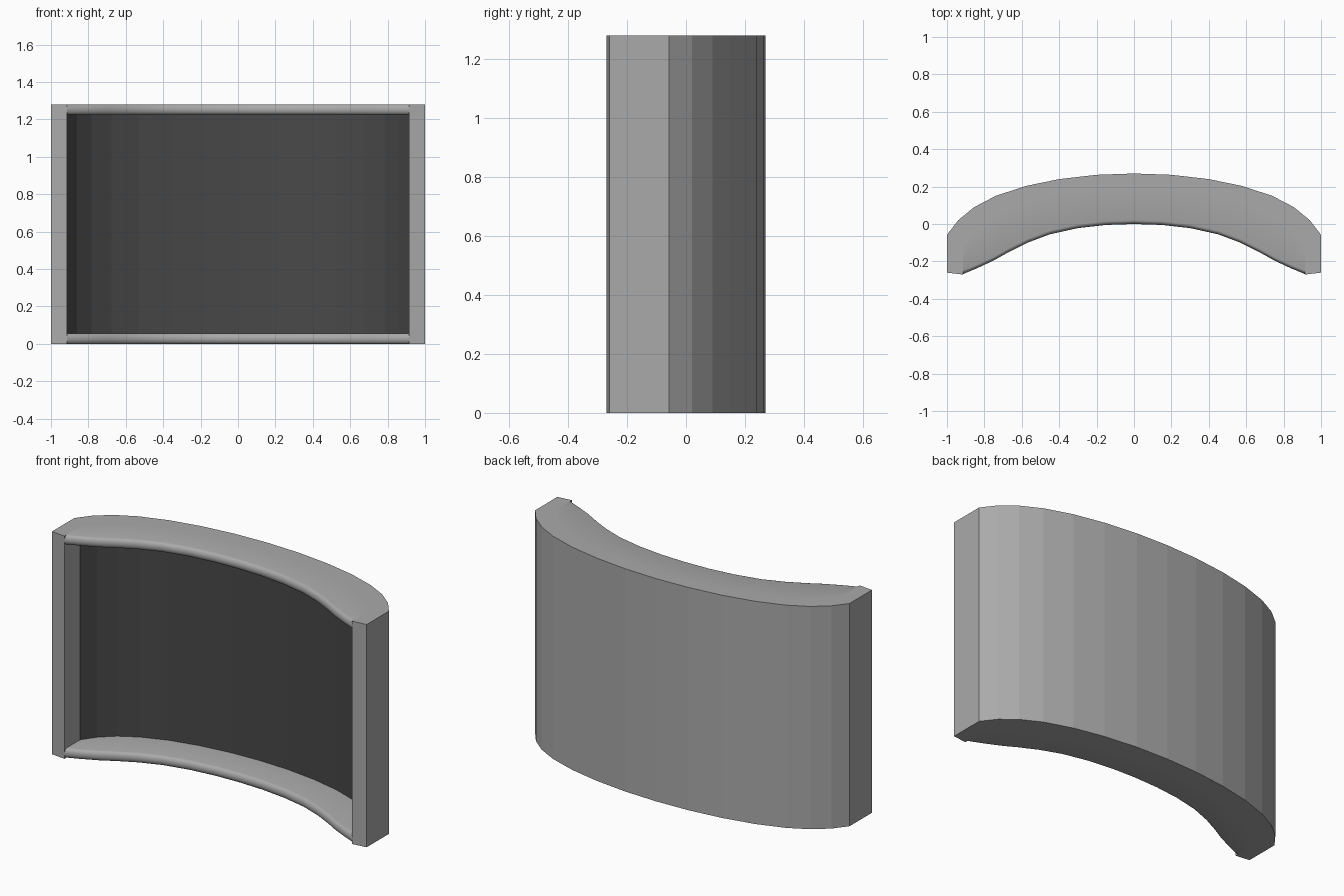
import bpy, bmesh, math

if "Cube" in bpy.data.objects:
    bpy.data.objects.remove(bpy.data.objects["Cube"])

HEIGHT, BOARD, ROUND = 1.28, 0.055, 0.02
INNER_X = 0.915

def material(name, v):
    m = bpy.data.materials.new(name)
    m.diffuse_color = (v, v, v, 1)
    m.use_nodes = True
    m.node_tree.nodes["Principled BSDF"].inputs["Base Color"].default_value = m.diffuse_color
    return m

grey = material("mid_grey", 0.40)
dark = material("dark_grey", 0.065)

def mirrored(half):
    """Half curve from the centre outwards -> full curve from left to right."""
    return [(-x, y) for x, y in reversed(half[1:])] + half

# Plan curves
back = mirrored([(0, .27), (.2, .263), (.4, .24), (.58, .203), (.74, .15),
                 (.855, .09), (.94, .02), (1, -.058)])
inner = [(x * INNER_X, y - .07) for x, y in back]
front = mirrored([(0, 0), (.15, -.005), (.3, -.022), (.45, -.055), (.57, -.1),
                  (.67, -.15), (.75, -.195), (.84, -.237), (INNER_X, -.268)])

def interp(curve, x):
    for (x0, y0), (x1, y1) in zip(curve, curve[1:]):
        if x <= x1 + 1e-6:
            return y0 + (y1 - y0) * (x - x0) / (x1 - x0)
    return curve[-1][1]

def loft(name, rings, mats):
    """Skin closed rings, with a cap at each end."""
    bm = bmesh.new()
    vs = [[bm.verts.new(p) for p in r] for r in rings]
    n = len(rings[0])
    for a, b in zip(vs, vs[1:]):
        for i in range(n):
            j = (i + 1) % n
            bm.faces.new((a[i], a[j], b[j], b[i]))
    bm.faces.new(vs[0])
    bm.faces.new(vs[-1])
    bmesh.ops.recalc_face_normals(bm, faces=bm.faces)
    me = bpy.data.meshes.new(name)
    bm.to_mesh(me)
    bm.free()
    for m in mats:
        me.materials.append(m)
    ob = bpy.data.objects.new(name, me)
    bpy.context.collection.objects.link(ob)
    return ob

# Curved back wall, dark on its inside face
rings = [[(*o, 0), (*o, HEIGHT), (*i, HEIGHT), (*i, 0)] for o, i in zip(back, inner)]
wall = loft("back_wall", rings, [grey, dark])
for p in wall.data.polygons:
    if p.normal.y < -0.2 and abs(p.center.x) < 0.9:
        p.material_index = 1

# Side posts
for s, name in ((-1, "left_post"), (1, "right_post")):
    plan = [(s, -.26), (s, back[-1][1]), (s * INNER_X, inner[-1][1]), (s * INNER_X, -.27)]
    loft(name, [[(x, y, z) for x, y in plan] for z in (0, HEIGHT)], [grey])

# Top and bottom boards with a rounded front edge
stations = sorted({round(x, 4) for x, _ in inner + front})
def board(name, z0):
    zm, r = z0 + BOARD / 2, BOARD / 2
    rings = []
    for x in stations:
        yi, yf = interp(inner, x), interp(front, x)
        arc = [(x, yf + ROUND * (1 - math.cos(a)), zm + r * math.sin(a))
               for a in (math.pi * (k / 8 - .5) for k in range(9))]
        rings.append([(x, yi, z0)] + arc + [(x, yi, z0 + BOARD)])
    ob = loft(name, rings, [grey])
    bpy.ops.object.select_all(action='DESELECT')
    ob.select_set(True)
    bpy.context.view_layer.objects.active = ob
    bpy.ops.object.shade_smooth_by_angle(angle=math.radians(40))

board("bottom_board", 0)
board("top_board", HEIGHT - BOARD)
